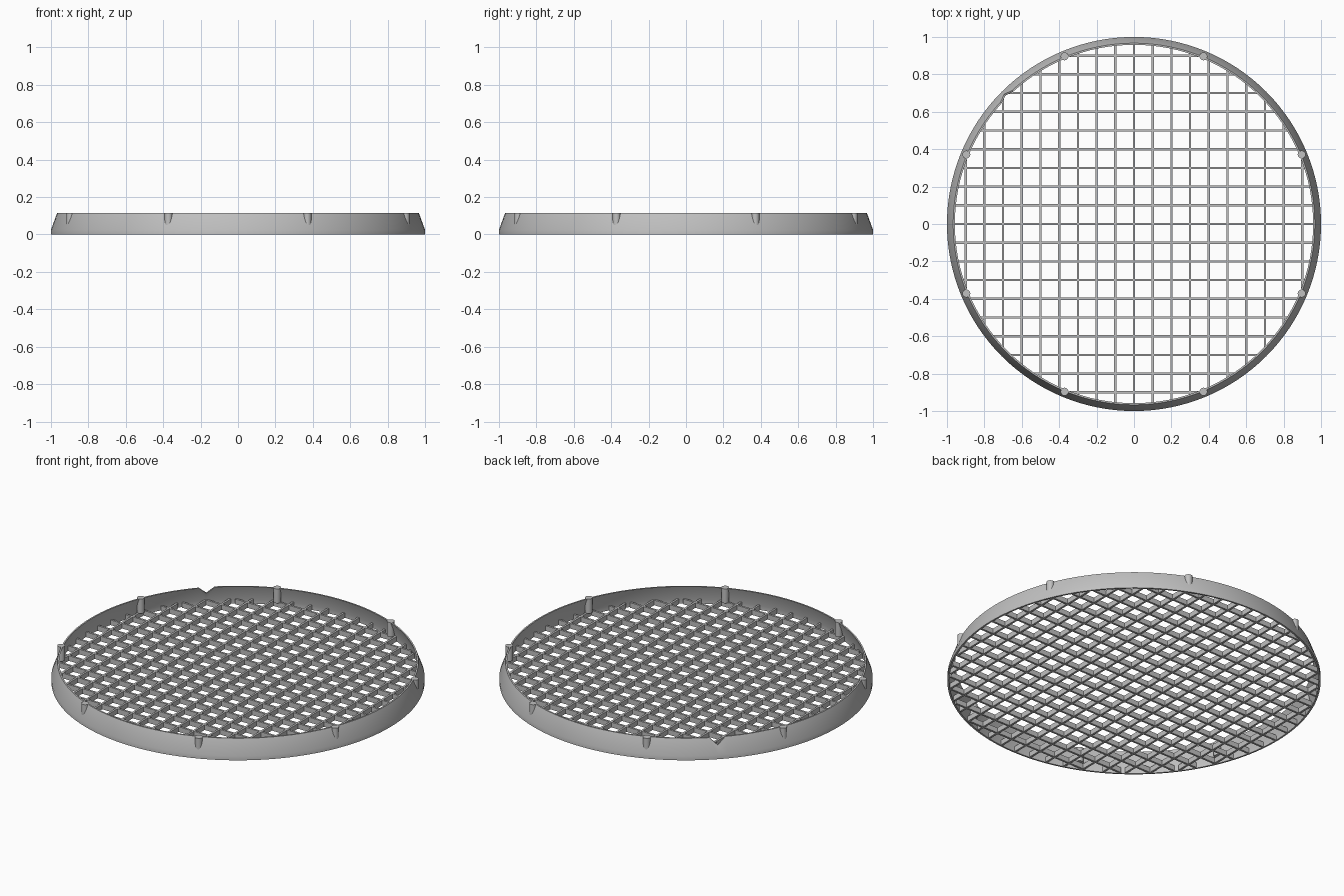
import bpy, bmesh, math
from mathutils import Matrix, Vector

if "Cube" in bpy.data.objects:
    bpy.data.objects.remove(bpy.data.objects["Cube"])

grey = bpy.data.materials.new("grey_plastic")
grey.diffuse_color = (0.53, 0.53, 0.53, 1)
grey.use_nodes = True
grey.node_tree.nodes["Principled BSDF"].inputs["Base Color"].default_value = grey.diffuse_color


def finish(bm, name, smooth=False):
    bmesh.ops.recalc_face_normals(bm, faces=bm.faces)
    me = bpy.data.meshes.new(name)
    bm.to_mesh(me)
    bm.free()
    ob = bpy.data.objects.new(name, me)
    bpy.context.collection.objects.link(ob)
    me.materials.append(grey)
    if smooth:
        bpy.ops.object.select_all(action='DESELECT')
        ob.select_set(True)
        bpy.context.view_layer.objects.active = ob
        bpy.ops.object.shade_smooth_by_angle(angle=math.radians(30))
    return ob


def add_box(bm, center, size):
    m = Matrix.Translation(center) @ Matrix.Diagonal((*size, 1))
    bmesh.ops.create_cube(bm, size=1, matrix=m)


# Thin tapered rim, spun from its wall section
SIDES = 128
section = [(1.0, 0), (1.0, 0.025), (0.967, 0.115), (0.958, 0.115), (0.99, 0.025), (0.99, 0)]
bm = bmesh.new()
rings = []
for i in range(SIDES):
    a = 2 * math.pi * i / SIDES
    rings.append([bm.verts.new((r * math.cos(a), r * math.sin(a), z)) for r, z in section])
for i in range(SIDES):
    p, q = rings[i], rings[(i + 1) % SIDES]
    for j in range(len(section)):
        k = (j + 1) % len(section)
        bm.faces.new((p[j], q[j], q[k], p[k]))
rim = finish(bm, "rim", True)

# V-shaped alignment notch cut in the top edge of the rim
bm = bmesh.new()
turn = Matrix.Rotation(math.radians(135), 4, 'Z')
ends = []
for r in (0.9, 1.05):
    ends.append([bm.verts.new(turn @ Vector((r, y, z)))
                 for y, z in ((-0.06, 0.13), (0, 0.075), (0.06, 0.13))])
bm.faces.new(ends[0])
bm.faces.new(ends[1][::-1])
for j in range(3):
    k = (j + 1) % 3
    bm.faces.new((ends[0][j], ends[1][j], ends[1][k], ends[0][k]))
cutter = finish(bm, "notch_cutter")
cutter.hide_render = True
cutter.hide_viewport = True
cut = rim.modifiers.new("notch", 'BOOLEAN')
cut.operation = 'DIFFERENCE'
cut.solver = 'EXACT'
cut.object = cutter

# Square grid of bars trimmed to the rim
PITCH, WIDTH, HEIGHT = 0.1, 0.012, 0.03
bm = bmesh.new()
for i in range(-9, 10):
    p = i * PITCH
    length = 2 * math.sqrt(0.99 ** 2 - (abs(p) + WIDTH / 2) ** 2)
    add_box(bm, (p, 0, HEIGHT / 2), (WIDTH, length, HEIGHT))
    add_box(bm, (0, p, HEIGHT / 2), (length, WIDTH, HEIGHT))
finish(bm, "grid_bars")

# Eight upright round pegs merging with the sloped wall
bm = bmesh.new()
for i in range(8):
    a = math.radians(22.5 + 45 * i)
    m = Matrix.Translation((0.97 * math.cos(a), 0.97 * math.sin(a), 0.0725))
    bmesh.ops.create_cone(bm, cap_ends=True, segments=20, radius1=0.021,
                          radius2=0.021, depth=0.085, matrix=m)
finish(bm, "rim_pegs", True)
